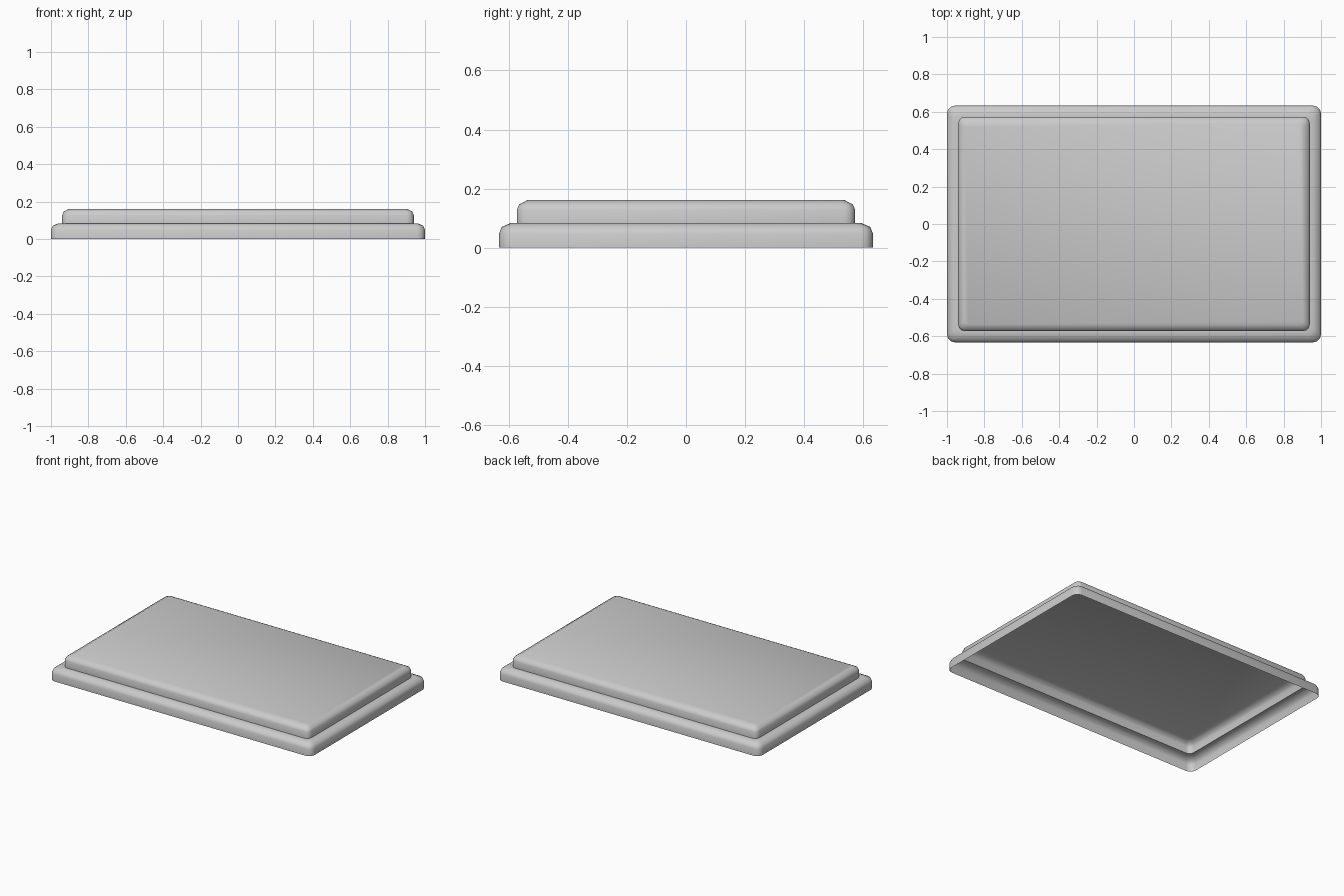
import bpy, bmesh, math

if "Cube" in bpy.data.objects:
    bpy.data.objects.remove(bpy.data.objects["Cube"])

HALF_X, HALF_Y = 1.0, 0.633
CORNER_STEPS = 3

# stepped edge profile: inset from the outer edge, height, corner radius
PROFILE = [
    (0.0, 0.0, 0.042), (0.0, 0.048, 0.042), (0.009, 0.07, 0.04), (0.04, 0.084, 0.036),
    (0.06, 0.084, 0.036), (0.06, 0.128, 0.036), (0.068, 0.146, 0.032), (0.096, 0.161, 0.02),
]


def rounded_ring(bm, inset, z, radius):
    """One rounded-rectangle loop of vertices, counter-clockwise."""
    cx, cy = HALF_X - inset - radius, HALF_Y - inset - radius
    ring = []
    for i, (sx, sy) in enumerate([(1, 1), (-1, 1), (-1, -1), (1, -1)]):
        for k in range(CORNER_STEPS + 1):
            a = math.pi / 2 * (i + k / CORNER_STEPS)
            ring.append(bm.verts.new((sx * cx + radius * math.cos(a),
                                      sy * cy + radius * math.sin(a), z)))
    return ring


# hollow stepped shell, open underneath
bm = bmesh.new()
rings = [rounded_ring(bm, *p) for p in PROFILE]
for low, high in zip(rings, rings[1:]):
    n = len(low)
    for i in range(n):
        j = (i + 1) % n
        bm.faces.new((low[i], low[j], high[j], high[i]))

# flat top panel
bm.faces.new(rings[-1])

mesh = bpy.data.meshes.new("stepped_panel")
bm.to_mesh(mesh)
bm.free()
panel = bpy.data.objects.new("stepped_panel", mesh)
bpy.context.collection.objects.link(panel)
bpy.context.view_layer.objects.active = panel
panel.select_set(True)
bpy.ops.object.shade_smooth_by_angle(angle=math.radians(50))
